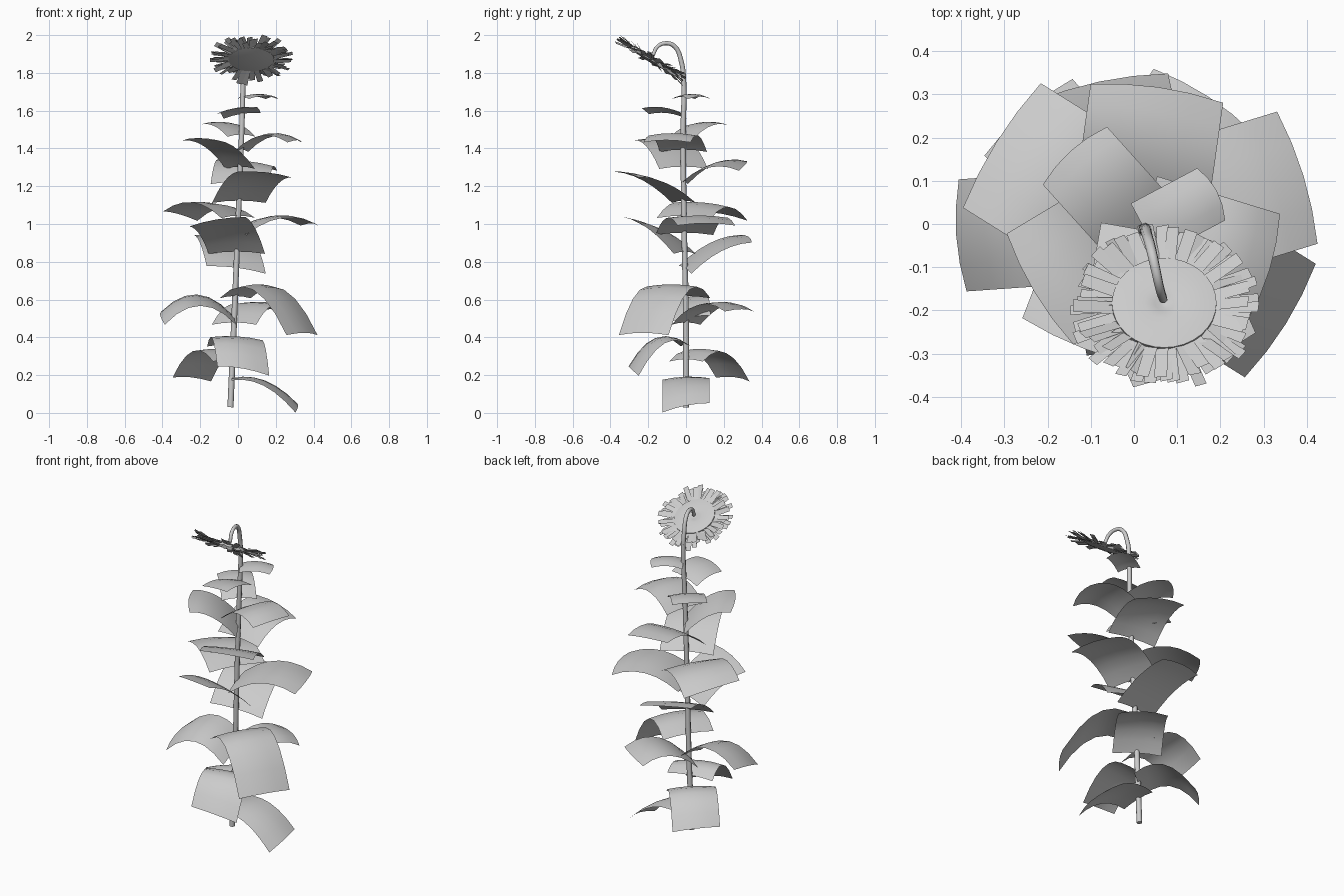
import bpy, bmesh, math, random
from mathutils import Matrix, Vector

random.seed(4)
if "Cube" in bpy.data.objects:
    bpy.data.objects.remove(bpy.data.objects["Cube"])

grey = bpy.data.materials.new("plain_grey")
grey.use_nodes = True
grey.diffuse_color = (0.6, 0.6, 0.6, 1)
grey.node_tree.nodes["Principled BSDF"].inputs["Base Color"].default_value = (0.6, 0.6, 0.6, 1)


def make_object(name, bm):
    mesh = bpy.data.meshes.new(name)
    bm.to_mesh(mesh)
    bm.free()
    mesh.materials.append(grey)
    for poly in mesh.polygons:
        poly.use_smooth = True
    obj = bpy.data.objects.new(name, mesh)
    bpy.context.collection.objects.link(obj)
    return obj


def grid_faces(bm, rows, closed=False):
    for a, b in zip(rows, rows[1:]):
        n = len(a)
        for i in range(n if closed else n - 1):
            j = (i + 1) % n
            bm.faces.new((a[i], a[j], b[j], b[i]))


# Stem: tapered tube that leans, then hooks over to the flower head
stem_path = [(-0.04, 0, 0.03), (-0.02, 0, 0.5), (0, -0.01, 1.0), (0.02, -0.015, 1.5),
             (0.027, -0.012, 1.75), (0.03, -0.025, 1.86), (0.04, -0.06, 1.94),
             (0.05, -0.105, 1.957), (0.06, -0.15, 1.94), (0.068, -0.175, 1.895)]
stem_path = [Vector(p) for p in stem_path]
curve = bpy.data.curves.new("stem", "CURVE")
curve.dimensions = "3D"
curve.bevel_depth = 0.0115
curve.bevel_resolution = 2
curve.resolution_u = 5
curve.use_fill_caps = True
spline = curve.splines.new("BEZIER")
spline.bezier_points.add(len(stem_path) - 1)
for k, (point, co) in enumerate(zip(spline.bezier_points, stem_path)):
    point.co = co
    point.handle_left_type = point.handle_right_type = "AUTO"
    point.radius = 1.4 - 0.06 * k
curve.materials.append(grey)
bpy.context.collection.objects.link(bpy.data.objects.new("stem", curve))


def stem_at(z):
    for a, b in zip(stem_path, stem_path[1:]):
        if a.z <= z <= b.z:
            return a.lerp(b, (z - a.z) / (b.z - a.z))
    return stem_path[0]


# Leaves: heading, length, width, height at base, middle and tip, roll at base and tip
leaves = [
    (0, .345, .25, .18, .165, .035, 0, .05), (131, .335, .27, .28, .33, .185, 0, .02),
    (-79, .29, .28, .36, .39, .23, 0, -.05), (57, .345, .28, .475, .58, .545, 0, 0),
    (184, .385, .26, .5, .605, .51, -.05, -.07), (-32, .425, .31, .615, .66, .42, 0, 0),
    (102, .335, .32, .765, .885, .93, .04, .04), (249, .295, .32, .85, .97, 1.02, 0, .05),
    (17, .405, .32, .95, 1.04, 1.0, 0, 0), (148, .37, .34, 1.04, 1.11, 1.05, 0, .05),
    (294, .34, .31, 1.12, 1.23, 1.27, 0, -.03), (82, .325, .31, 1.22, 1.32, 1.315, 0, .05),
    (211, .275, .3, 1.3, 1.42, 1.45, 0, 0), (-17, .305, .26, 1.39, 1.475, 1.44, 0, 0),
    (132, .24, .2, 1.47, 1.53, 1.53, 0, 0), (260, .21, .2, 1.58, 1.61, 1.605, .03, .03),
    (28, .182, .137, 1.67, 1.685, 1.67, 0, 0)]


def add_leaf(index, heading, length, width, z0, z1, z2, base_roll, tip_roll):
    base = stem_at(z0)
    turn = math.radians(heading)
    out = Vector((math.cos(turn), math.sin(turn), 0))
    side = Vector((-out.y, out.x, 0))
    bm = bmesh.new()
    rows = []
    for i in range(7):
        t = i / 6
        height = z0 + (4 * z1 - 3 * z0 - z2) * t + 2 * (z0 + z2 - 2 * z1) * t * t
        roll = base_roll + (tip_roll - base_roll) * t
        row = []
        for v in (-1, -0.5, 0, 0.5, 1):
            reach = length * t + 0.015 * t * (0.5 - v * v)
            co = base + out * reach + side * (v * width / 2)
            co.z = height + roll * v / 2 - 0.012 * v * v + 0.004
            row.append(bm.verts.new(co))
        rows.append(row)
    grid_faces(bm, rows)
    make_object(f"leaf_{index}", bm)


for index, leaf in enumerate(leaves, 1):
    add_leaf(index, *leaf)

# Flower head frame: local z points out of the back of the head
head = Matrix.Translation((0.07, -0.187, 1.877)) @ Matrix.Rotation(math.radians(-31), 4, "X")

# Seed disc: turned profile with a small dimple where the stem enters
profile = [(0.008, 0.002), (0.022, 0.01), (0.045, 0.014), (0.09, 0.014), (0.121, 0.009),
           (0.121, -0.008), (0.08, -0.016), (0.03, -0.02), (0.004, -0.02)]
bm = bmesh.new()
rings = [[bm.verts.new((r * math.cos(k * math.tau / 32), r * math.sin(k * math.tau / 32), z))
          for k in range(32)] for r, z in profile]
grid_faces(bm, rings, closed=True)
bm.faces.new(rings[0])
bm.faces.new(rings[-1])
bmesh.ops.recalc_face_normals(bm, faces=bm.faces)
disc = make_object("seed_disc", bm)
disc.matrix_world = head
bpy.context.view_layer.objects.active = disc
disc.select_set(True)
bpy.ops.object.shade_smooth_by_angle(angle=math.radians(40))

# Petals: two rings of narrow strips with random tilt
bm = bmesh.new()
count = 70
for k in range(count):
    layer = k % 2
    angle = (k + random.uniform(-0.4, 0.4)) * math.tau / count
    place = (Matrix.Rotation(angle, 4, "Z") @ Matrix.Translation((0.113, 0, 0.003 - 0.008 * layer))
             @ Matrix.Rotation(random.uniform(-0.3, 0.3), 4, "Y")
             @ Matrix.Rotation(random.uniform(-0.4, 0.4), 4, "X"))
    length = random.uniform(0.08, 0.105) + 0.006 * layer
    rows = [[bm.verts.new(place @ Vector((length * t, v * 0.015, 0)))
             for v in (-1, 1)] for t in (0, 0.5, 1)]
    grid_faces(bm, rows)
petals = make_object("petals", bm)
petals.matrix_world = head
